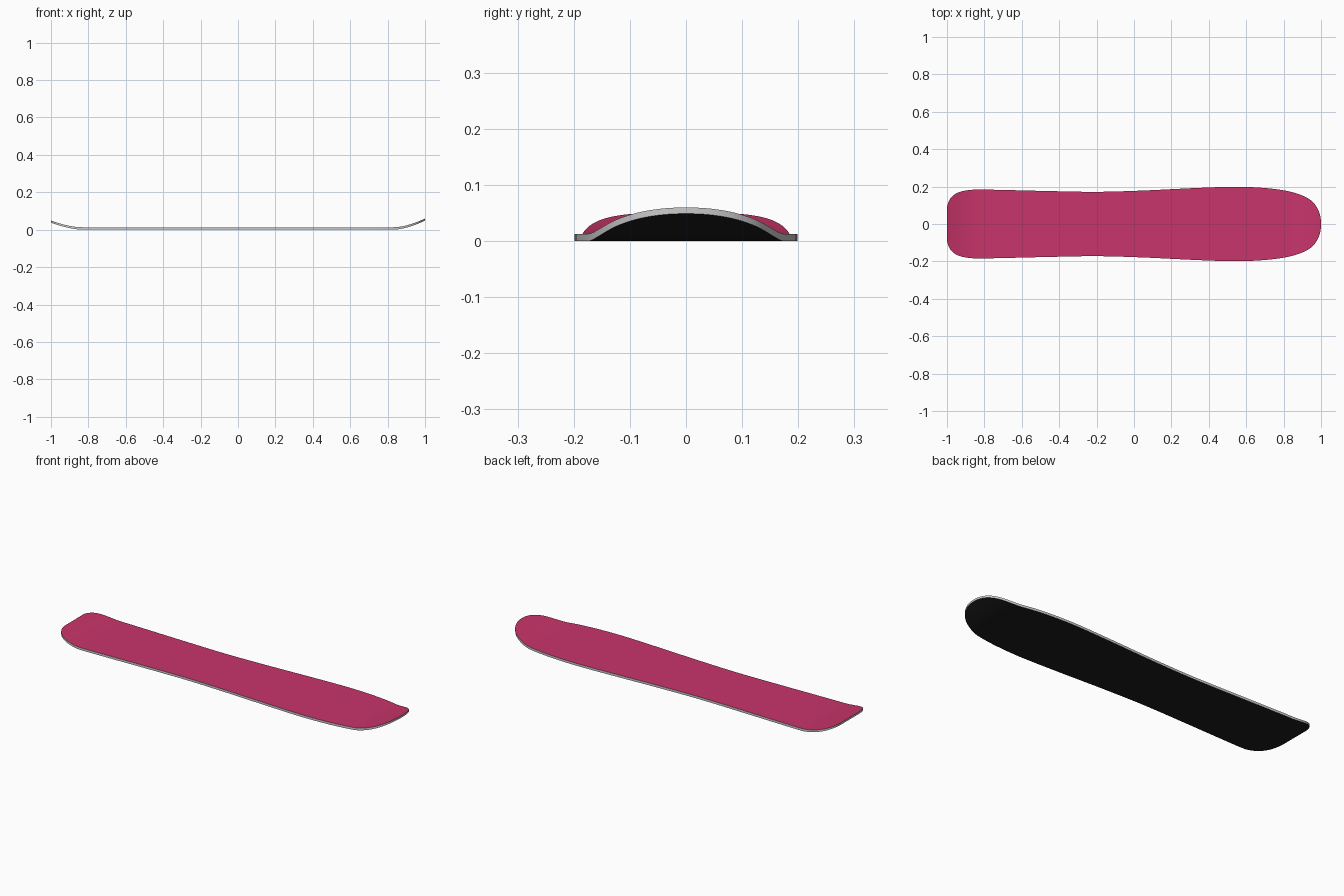
import bpy, bmesh
from mathutils import Vector

if "Cube" in bpy.data.objects:
    bpy.data.objects.remove(bpy.data.objects["Cube"])

THICK = 0.013

# Half outline of the board seen from above: (x, half width), tail to nose
OUTLINE = [(-1.0, 0.04), (-1.0, 0.085), (-0.993, 0.115), (-0.975, 0.145), (-0.945, 0.166),
           (-0.90, 0.179), (-0.84, 0.184), (-0.70, 0.182), (-0.45, 0.176), (-0.2, 0.172),
           (0.05, 0.179), (0.3, 0.191), (0.53, 0.199), (0.68, 0.194), (0.8, 0.180),
           (0.88, 0.160), (0.94, 0.131), (0.975, 0.094), (0.994, 0.05), (1.0, 0.0),
           (0.994, -0.05)]


def smooth_outline(points, steps=6):
    """Chord-length spline through all points except the two guide ends."""
    p = [Vector(q) for q in points]
    d = [(b - a).length for a, b in zip(p, p[1:])]
    tan = [None] + [(p[i + 1] - p[i - 1]) / (d[i] + d[i - 1]) for i in range(1, len(p) - 1)]
    out = []
    for i in range(1, len(p) - 2):
        for k in range(steps):
            t = k / steps
            out.append(p[i] * (2*t**3 - 3*t**2 + 1) + tan[i] * d[i] * (t**3 - 2*t**2 + t)
                       + p[i + 1] * (3*t**2 - 2*t**3) + tan[i + 1] * d[i] * (t**3 - t**2))
    out.append(p[-2])
    return out


def rise(x):
    """Height of the base: flat middle, upturned nose and tail."""
    if x > 0.83:
        return 0.049 * ((x - 0.83) / 0.17) ** 1.7
    if x < -0.83:
        return 0.038 * ((-0.83 - x) / 0.17) ** 1.7
    return 0.0


def top(x):
    return rise(x) + THICK - 0.002 * max(0.0, (abs(x) - 0.83) / 0.17)


def make_part(name, left, right, color=None, close_tail=False):
    """Skin between two matching rails."""
    bm = bmesh.new()
    a = [bm.verts.new(v) for v in left]
    b = [bm.verts.new(v) for v in right]
    n = len(a)
    for i in range(n if close_tail else n - 1):
        j = (i + 1) % n
        bm.faces.new((a[i], b[i], b[j], a[j]))
    bmesh.ops.remove_doubles(bm, verts=bm.verts, dist=1e-5)
    mesh = bpy.data.meshes.new(name)
    bm.to_mesh(mesh)
    bm.free()
    obj = bpy.data.objects.new(name, mesh)
    bpy.context.collection.objects.link(obj)
    if color:
        mat = bpy.data.materials.new(name + "_paint")
        mat.diffuse_color = color
        mat.use_nodes = True
        mat.node_tree.nodes["Principled BSDF"].inputs["Base Color"].default_value = mat.diffuse_color
        mesh.materials.append(mat)
    bpy.ops.object.select_all(action='DESELECT')
    obj.select_set(True)
    bpy.context.view_layer.objects.active = obj
    bpy.ops.object.shade_smooth_by_angle(angle=0.6)
    return obj


half = smooth_outline(OUTLINE)


def rail(side, height):
    return [(p.x, side * p.y, height(p.x)) for p in half]


# Pink riding deck
make_part("deck", rail(1, top), rail(-1, top), (0.58, 0.035, 0.145, 1))

# Black gliding base
make_part("base", rail(-1, rise), rail(1, rise), (0.012, 0.012, 0.012, 1))

# Grey sidewall running all the way round
low = rail(-1, rise) + rail(1, rise)[-2::-1]
high = rail(-1, top) + rail(1, top)[-2::-1]
make_part("sidewall", high, low, close_tail=True)
